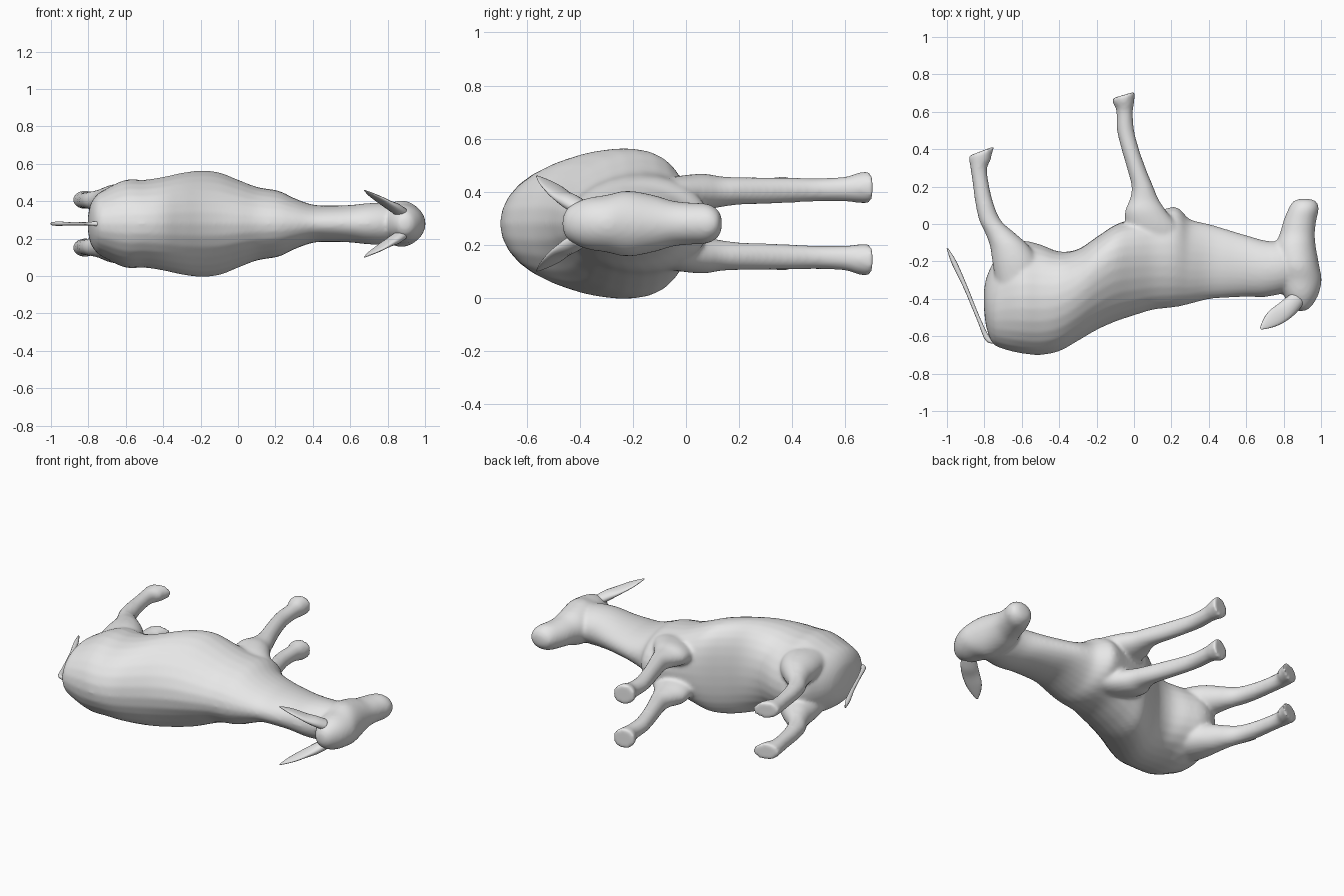
import bpy, bmesh, math
from mathutils import Vector

MID = 0.28   # height of the body's plane of symmetry
grey = bpy.data.materials.new("plain grey")
grey.diffuse_color = (0.8, 0.8, 0.8, 1)


def smooth_rows(rows, steps=4):
    """Catmull-Rom interpolation of the section rows."""
    rows = [Vector(r) for r in rows]
    pts = [rows[0]] + rows + [rows[-1]]
    out = []
    for a, b, c, d in zip(pts, pts[1:], pts[2:], pts[3:]):
        for i in range(steps):
            t = i / steps
            out.append(0.5 * (2 * b + (c - a) * t + (2 * a - 5 * b + 4 * c - d) * t * t
                              + (3 * b - a - 3 * c + d) * t ** 3))
    return out + [rows[-1]]


def loft(bm, rows, across, sides=28, sag=lambda x: 0):
    """Skin oval sections (x, y, z, half size along 'across', half size along z).
    'sag' moves the widest line of the section along 'across'."""
    across = Vector(across)
    rings = []
    for x, y, z, ra, rb in smooth_rows(rows):
        ring = []
        for i in range(sides):
            a = 2 * math.pi * i / sides
            u = math.cos(a) + sag(x) * math.sin(a) ** 2
            ring.append(bm.verts.new(Vector((x, y, z)) + across * ra * u
                                     + Vector((0, 0, rb * math.sin(a)))))
        rings.append(ring)
    for r, s in zip(rings, rings[1:]):
        for i in range(sides):
            j = (i + 1) % sides
            bm.faces.new((r[i], r[j], s[j], s[i]))
    bm.faces.new(rings[0][::-1])
    bm.faces.new(rings[-1])


def finish(bm, name):
    bmesh.ops.recalc_face_normals(bm, faces=bm.faces)
    mesh = bpy.data.meshes.new(name)
    bm.to_mesh(mesh)
    bm.free()
    mesh.materials.append(grey)
    obj = bpy.data.objects.new(name, mesh)
    bpy.context.collection.objects.link(obj)
    for p in mesh.polygons:
        p.use_smooth = True
    return obj


def span(x, lo, hi, half):
    return (x, (lo + hi) / 2, MID, (hi - lo) / 2, half)


skin = bmesh.new()

# trunk and neck: x, back edge, belly edge, half width
trunk = [(-0.803, -0.44, -0.36, 0.03), (-0.79, -0.55, -0.29, 0.10), (-0.755, -0.638, -0.21, 0.155),
         (-0.70, -0.668, -0.13, 0.19), (-0.6, -0.692, -0.09, 0.235), (-0.5, -0.70, -0.11, 0.235),
         (-0.4, -0.68, -0.147, 0.25), (-0.3, -0.625, -0.135, 0.272), (-0.2, -0.567, -0.07, 0.284),
         (-0.1, -0.522, -0.005, 0.274), (0.0, -0.489, 0.03, 0.235), (0.1, -0.459, 0.06, 0.197),
         (0.2, -0.447, 0.09, 0.18), (0.245, -0.44, 0.08, 0.165), (0.3, -0.427, 0.025, 0.137),
         (0.4, -0.402, 0.0, 0.102), (0.5, -0.394, -0.03, 0.097), (0.6, -0.389, -0.06, 0.10),
         (0.7, -0.39, -0.088, 0.11), (0.8, -0.37, -0.10, 0.11), (0.88, -0.34, -0.14, 0.09)]
loft(skin, [span(*t) for t in trunk], (0, 1, 0),
     sag=lambda x: 0.33 * math.exp(-((x + 0.15) / 0.27) ** 2))

# head: y, throat edge, brow edge, half width
head = [(-0.465, 0.87, 0.91, 0.02), (-0.445, 0.84, 0.945, 0.06), (-0.38, 0.80, 0.985, 0.094),
        (-0.3, 0.77, 1.003, 0.108), (-0.22, 0.755, 0.99, 0.124), (-0.12, 0.755, 0.972, 0.107),
        (-0.05, 0.78, 0.967, 0.086), (0.02, 0.80, 0.975, 0.079), (0.08, 0.825, 0.988, 0.075),
        (0.12, 0.85, 0.975, 0.052), (0.135, 0.89, 0.935, 0.02)]
loft(skin, [((a + b) / 2, y, MID, (b - a) / 2, h) for y, a, b, h in head], (1, 0, 0))

# legs: x, y, distance from the middle plane, half size along x, half width
front_leg = [(0.12, -0.18, 0.08, 0.15, 0.06), (0.11, -0.05, 0.10, 0.15, 0.075),
             (0.065, 0.06, 0.118, 0.115, 0.07), (0.055, 0.13, 0.12, 0.078, 0.058),
             (0.045, 0.2, 0.123, 0.058, 0.052), (0.012, 0.3, 0.124, 0.05, 0.05),
             (-0.02, 0.4, 0.126, 0.047, 0.047), (-0.045, 0.5, 0.127, 0.046, 0.044),
             (-0.05, 0.6, 0.13, 0.044, 0.047), (-0.053, 0.65, 0.135, 0.055, 0.057),
             (-0.055, 0.69, 0.137, 0.063, 0.062)]
hind_leg = [(-0.61, -0.36, 0.12, 0.12, 0.08), (-0.63, -0.22, 0.125, 0.125, 0.088),
            (-0.665, -0.12, 0.125, 0.105, 0.08), (-0.715, -0.05, 0.125, 0.08, 0.062),
            (-0.77, 0.02, 0.125, 0.058, 0.05), (-0.802, 0.12, 0.125, 0.048, 0.045),
            (-0.82, 0.22, 0.125, 0.043, 0.043), (-0.83, 0.3, 0.126, 0.045, 0.044),
            (-0.82, 0.35, 0.128, 0.06, 0.048), (-0.815, 0.39, 0.128, 0.069, 0.05)]
for leg in (front_leg, hind_leg):
    for side in (-1, 1):
        loft(skin, [(x, y, MID + side * d, a, b) for x, y, d, a, b in leg], (1, 0, 0))

# slant the soles of the hooves
for v in skin.verts:
    x, y, z = v.co
    if -0.15 < x < 0.05 and y > 0.64:
        v.co.y += (x + 0.055) * 0.3
    elif x < -0.7 and y > 0.34:
        v.co.y += (x + 0.815) * 0.38

# fuse everything into one continuous skin
body = finish(skin, "body")
remesh = body.modifiers.new("fuse", 'REMESH')
remesh.mode = 'VOXEL'
remesh.voxel_size = 0.01
remesh.use_smooth_shade = True
soften = body.modifiers.new("soften", 'SMOOTH')
soften.factor = 0.5
soften.iterations = 9

# ears: flattened leaves sweeping back and outwards
for side, name in ((-1, "lower_ear"), (1, "upper_ear")):
    bm = bmesh.new()
    ear = [(0.885, -0.39, 0.055, 0.04, 0.03), (0.845, -0.43, 0.08, 0.048, 0.03),
           (0.80, -0.468, 0.105, 0.05, 0.021), (0.75, -0.502, 0.135, 0.046, 0.014),
           (0.71, -0.532, 0.158, 0.03, 0.009), (0.677, -0.56, 0.178, 0.006, 0.003)]
    loft(bm, [(x, y, MID + side * d, a, b) for x, y, d, a, b in ear], (0.6, -0.8, 0), 16)
    finish(bm, name)

# tail: thin strand hanging clear of the rump
bm = bmesh.new()
tail = [(-0.73, -0.635, MID, 0.012, 0.012), (-0.78, -0.617, MID, 0.015, 0.011),
        (-0.83, -0.51, MID, 0.01, 0.009), (-0.90, -0.34, MID, 0.011, 0.009),
        (-0.96, -0.21, MID, 0.014, 0.012), (-0.998, -0.13, MID, 0.004, 0.008)]
loft(bm, tail, (0.9, 0.43, 0), 10)
finish(bm, "tail")
